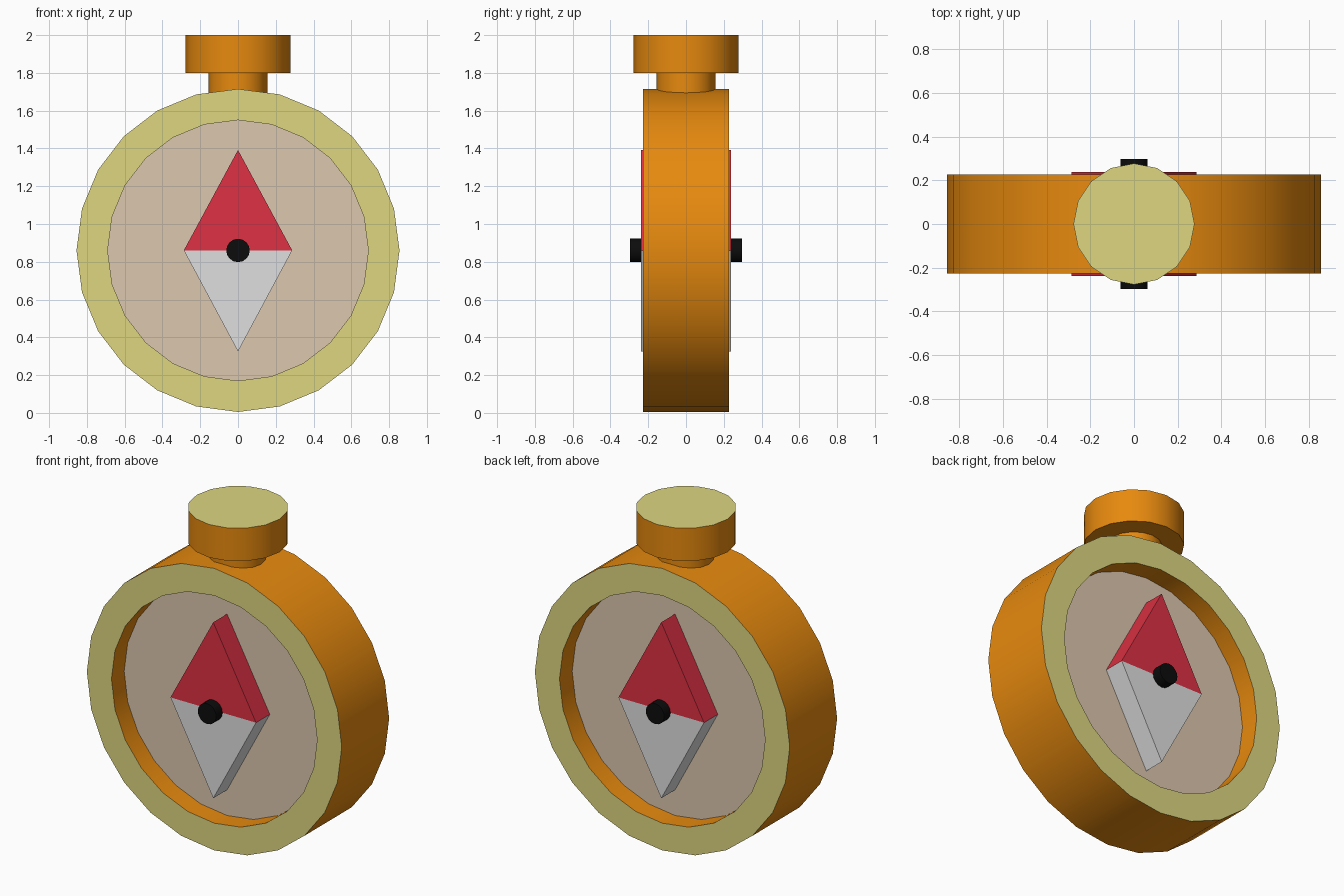
import bpy, bmesh, math
from mathutils import Matrix, Vector

if "Cube" in bpy.data.objects:
    bpy.data.objects.remove(bpy.data.objects["Cube"])

CZ = 0.86      # height of the case centre


def material(name, rgb):
    # sRGB 0-255 to linear
    lin = [((c / 255 + 0.055) / 1.055) ** 2.4 if c > 10 else c / 255 / 12.92 for c in rgb]
    m = bpy.data.materials.new(name)
    m.diffuse_color = (*lin, 1)
    m.use_nodes = True
    m.node_tree.nodes["Principled BSDF"].inputs["Base Color"].default_value = m.diffuse_color
    return m


BRASS = material("orange brass", (238, 142, 15))
CREAM = material("pale gold", (222, 214, 129))
DIAL = material("beige dial", (220, 199, 175))
RED = material("needle red", (222, 49, 67))
SILVER = material("needle silver", (223, 223, 223))
BLACK = material("pivot black", (12, 12, 12))


def finish(name, bm, mats, rule=None, smooth=True):
    bmesh.ops.recalc_face_normals(bm, faces=bm.faces[:])
    bm.normal_update()
    for f in bm.faces:
        f.material_index = rule(f) if rule else 0
    me = bpy.data.meshes.new(name)
    bm.to_mesh(me)
    bm.free()
    for m in mats:
        me.materials.append(m)
    ob = bpy.data.objects.new(name, me)
    bpy.context.collection.objects.link(ob)
    if smooth:
        bpy.ops.object.select_all(action='DESELECT')
        ob.select_set(True)
        bpy.context.view_layer.objects.active = ob
        bpy.ops.object.shade_smooth_by_angle(angle=math.radians(30))
    return ob


def cylinder(name, r, depth, centre, sides, mats, along_y=False, rule=None):
    bm = bmesh.new()
    rot = Matrix.Rotation(math.pi / 2, 4, 'X') if along_y else Matrix()
    bmesh.ops.create_cone(bm, cap_ends=True, segments=sides, radius1=r, radius2=r,
                          depth=depth, matrix=Matrix.Translation(centre) @ rot)
    return finish(name, bm, mats, rule)


# case ring: rectangular section spun round the y axis, flat rims in pale gold
bm = bmesh.new()
section = [bm.verts.new((r, y, CZ)) for r, y in
           ((0.69, -0.227), (0.855, -0.227), (0.855, 0.227), (0.69, 0.227))]
edges = [bm.edges.new((section[i], section[(i + 1) % 4])) for i in range(4)]
bmesh.ops.spin(bm, geom=section + edges, cent=(0, 0, CZ), axis=(0, 1, 0),
               angle=2 * math.pi, steps=24, use_merge=True)
bmesh.ops.remove_doubles(bm, verts=bm.verts[:], dist=1e-4)
finish("case_ring", bm, [BRASS, CREAM], lambda f: int(abs(f.normal.y) > 0.9))

# recessed dial, seen from both sides
cylinder("dial", 0.70, 0.21, (0, 0, CZ), 24, [DIAL], along_y=True)

# crown stem and cap
cylinder("crown_stem", 0.155, 0.17, (0, 0, 1.725), 16, [BRASS])
cylinder("crown_cap", 0.277, 0.2, (0, 0, 1.9), 16, [BRASS, CREAM],
         rule=lambda f: int(f.normal.z > 0.9))

# needle halves and pivot, front and back
for side, s in (("front", -1), ("back", 1)):
    for part, tip, mat in (("red", 1.392, RED), ("silver", 0.325, SILVER)):
        bm = bmesh.new()
        tri = bm.faces.new([bm.verts.new((x, s * 0.10, z)) for x, z in
                            ((-0.287, CZ), (0.287, CZ), (0, tip))])
        ext = bmesh.ops.extrude_face_region(bm, geom=[tri], use_keep_orig=True)
        bmesh.ops.translate(bm, vec=Vector((0, s * 0.137, 0)),
                            verts=[v for v in ext["geom"] if isinstance(v, bmesh.types.BMVert)])
        finish(f"needle_{part}_{side}", bm, [mat], smooth=False)
    cylinder(f"pivot_{side}", 0.062, 0.197, (0, s * 0.1985, CZ), 16, [BLACK], along_y=True)
